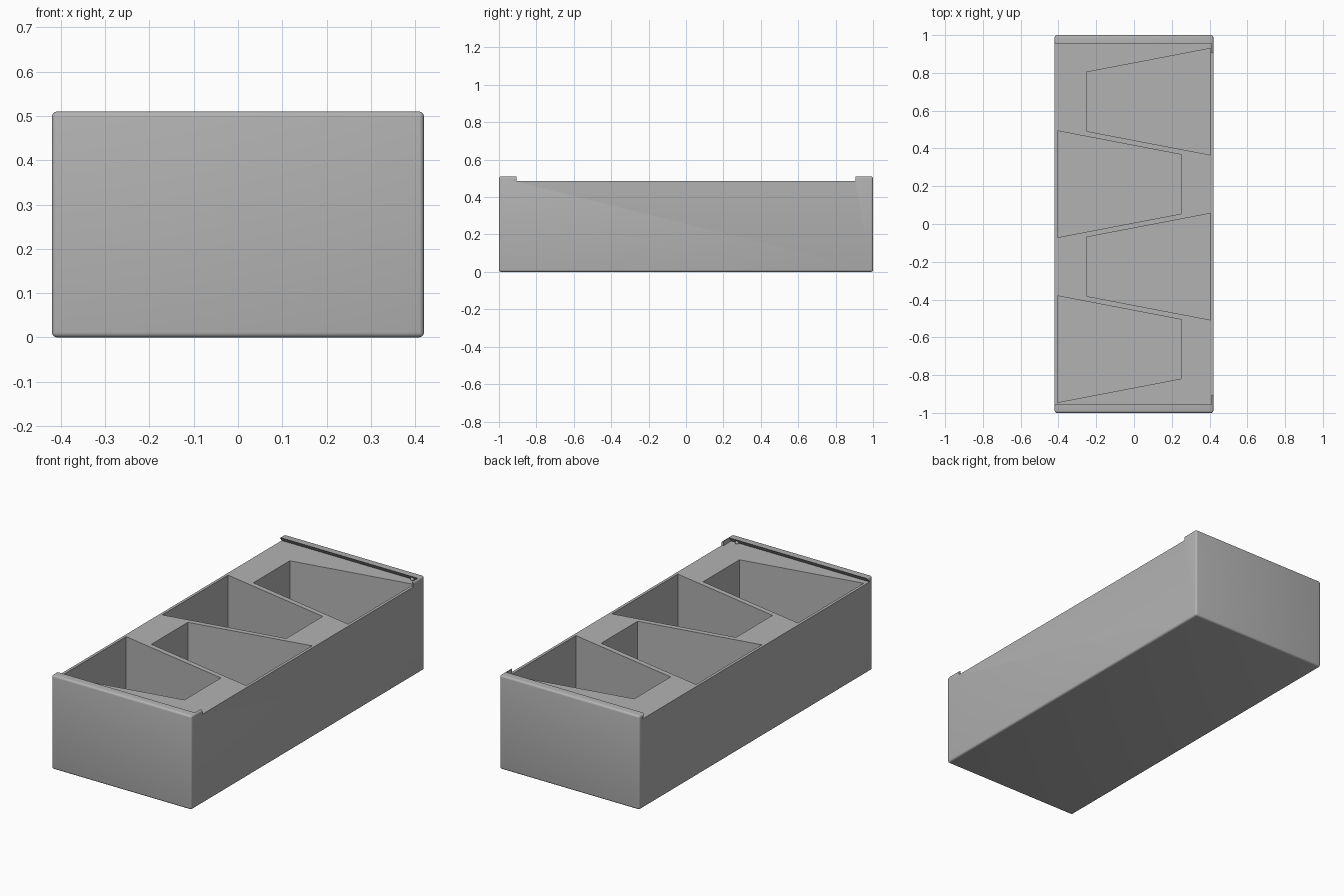
import bpy
import bmesh
from mathutils import Matrix

if "Cube" in bpy.data.objects:
    bpy.data.objects.remove(bpy.data.objects["Cube"], do_unlink=True)

WIDTH, LENGTH, HEIGHT = 0.84, 2.0, 0.51
DECK, FLOOR = 0.485, 0.03

grey = bpy.data.materials.new("plain grey")
grey.use_nodes = True
COLOUR = (0.45, 0.45, 0.45, 1)
grey.diffuse_color = COLOUR
grey.node_tree.nodes["Principled BSDF"].inputs["Base Color"].default_value = COLOUR


def add_object(name, bm):
    bmesh.ops.recalc_face_normals(bm, faces=bm.faces)
    mesh = bpy.data.meshes.new(name)
    bm.to_mesh(mesh)
    bm.free()
    mesh.materials.append(grey)
    obj = bpy.data.objects.new(name, mesh)
    bpy.context.collection.objects.link(obj)
    return obj


def prism(name, outline, offset):
    """Extrude a closed 3D outline by the offset vector."""
    bm = bmesh.new()
    face = bm.faces.new([bm.verts.new(p) for p in outline])
    extruded = bmesh.ops.extrude_face_region(bm, geom=[face])
    verts = [g for g in extruded["geom"] if isinstance(g, bmesh.types.BMVert)]
    bmesh.ops.translate(bm, verts=verts, vec=offset)
    return add_object(name, bm)


def cut(target, cutter):
    cutter.hide_render = True
    mod = target.modifiers.new("cut", "BOOLEAN")
    mod.operation = "DIFFERENCE"
    mod.solver = "EXACT"
    mod.object = cutter
    bpy.context.view_layer.objects.active = target
    bpy.ops.object.modifier_apply(modifier=mod.name)
    bpy.data.objects.remove(cutter, do_unlink=True)


# Rounded outer block
bm = bmesh.new()
bmesh.ops.create_cube(bm, size=1)
bmesh.ops.scale(bm, vec=(WIDTH, LENGTH, HEIGHT), verts=bm.verts)
bmesh.ops.translate(bm, vec=(0, 0, HEIGHT / 2), verts=bm.verts)
bmesh.ops.bevel(bm, geom=bm.edges[:], offset=0.011, segments=4,
                profile=0.5, affect="EDGES")
tray = add_object("tray", bm)

# Dovetail lid slot, stopped short of the left side to leave end tabs
top = HEIGHT + 0.02
cut(tray, prism("slot_cutter", [(-0.5, -0.974, DECK), (-0.5, 0.974, DECK),
                                (-0.5, 0.955, HEIGHT), (-0.5, 0.955, top),
                                (-0.5, -0.955, top), (-0.5, -0.955, HEIGHT)],
                (0.91, 0, 0)))

# Opening between the end tabs
cut(tray, prism("opening_cutter", [(0.3, -0.905, DECK), (0.3, 0.905, DECK),
                                   (0.3, 0.905, top), (0.3, -0.905, top)],
                (0.3, 0, 0)))

# Four tapered compartments facing alternate sides
for i in range(4):
    side = -1 if i % 2 == 0 else 1
    y = -0.6625 + 0.4367 * i
    outline = [(side * 0.405, y - 0.282, FLOOR), (side * 0.405, y + 0.282, FLOOR),
               (-side * 0.252, y + 0.156, FLOOR), (-side * 0.252, y - 0.156, FLOOR)]
    cut(tray, prism("compartment_cutter", outline, (0, 0, HEIGHT)))

# Small lid catches under the rails
catches = []
for end, label in ((-1, "front"), (1, "back")):
    bm = bmesh.new()
    bmesh.ops.create_uvsphere(bm, u_segments=12, v_segments=8, radius=0.01,
                              matrix=Matrix.Translation((0.37, end * 0.967, 0.49)))
    catches.append(add_object(label + "_lid_catch", bm))

# Smooth the rounded edges only
for obj in bpy.context.selected_objects:
    obj.select_set(False)
for obj in [tray] + catches:
    obj.select_set(True)
bpy.context.view_layer.objects.active = tray
bpy.ops.object.shade_smooth_by_angle(angle=0.52)
